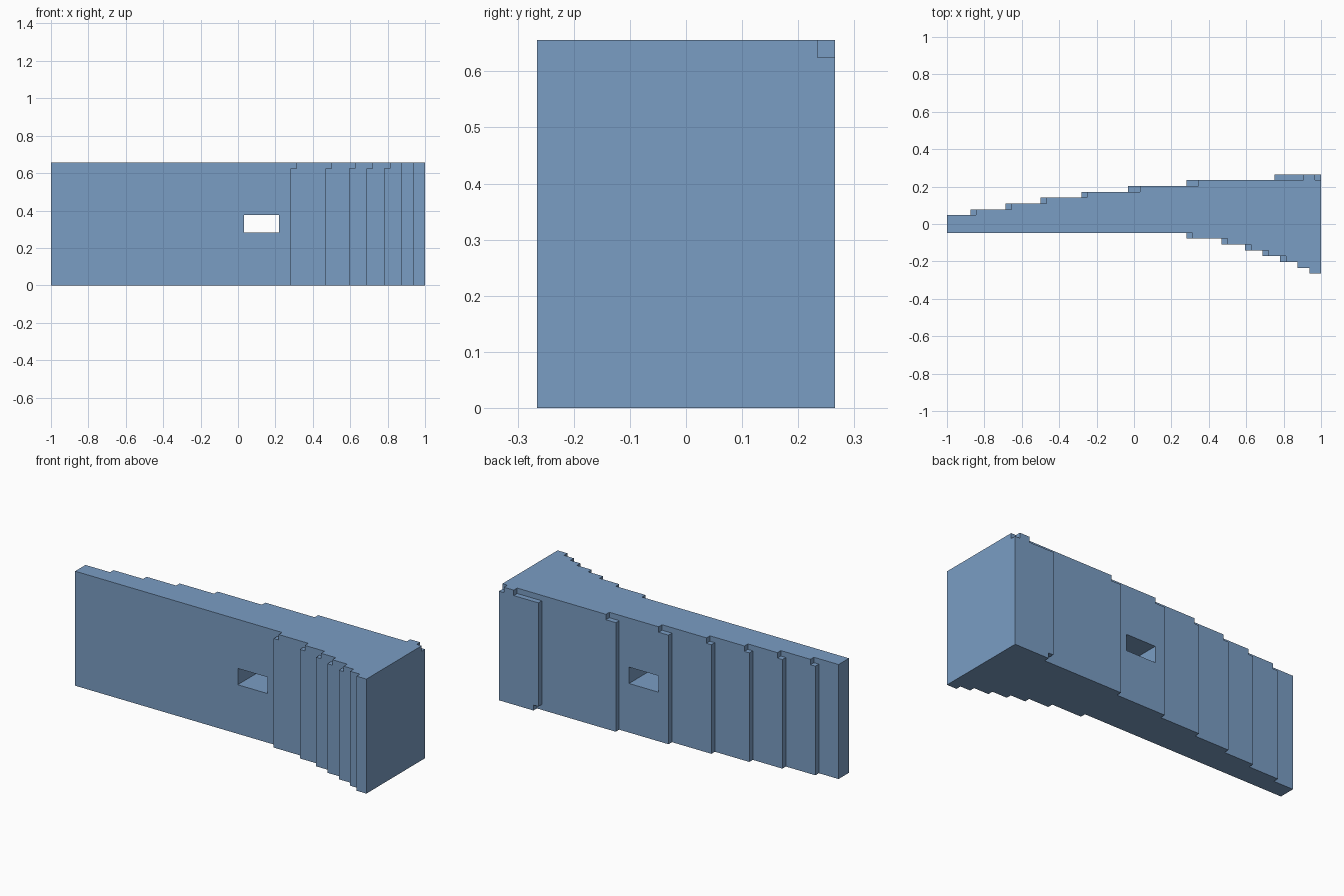
import bpy
import bmesh

if "Cube" in bpy.data.objects:
    bpy.data.objects.remove(bpy.data.objects["Cube"], do_unlink=True)

U = 1 / 32            # one block unit
HEIGHT = 21           # in units
FRONT_STEPS = [9, 15, 19, 22, 25, 28, 30]        # x where the front wall steps out
BACK_STEPS = [-28, -22, -16, -9, -1, 9, 24]      # x where the back wall steps out
BACK_NOTCH_WIDTHS = [1, 1, 1, 1, 2, 2, 5]

blue = bpy.data.materials.new("steel blue")
blue.use_nodes = True
colour = (0.195, 0.337, 0.552, 1)
blue.diffuse_color = colour
blue.node_tree.nodes["Principled BSDF"].inputs["Base Color"].default_value = colour


def make_object(name, bm):
    bmesh.ops.recalc_face_normals(bm, faces=bm.faces)
    mesh = bpy.data.meshes.new(name)
    bm.to_mesh(mesh)
    bm.free()
    mesh.materials.append(blue)
    obj = bpy.data.objects.new(name, mesh)
    bpy.context.collection.objects.link(obj)
    return obj


def add_box(bm, low, high):
    """Axis-aligned box between two corners given in units."""
    verts = bmesh.ops.create_cube(bm, size=1)["verts"]
    for v in verts:
        v.co = [(high[i] if v.co[i] > 0 else low[i]) * U for i in range(3)]


def stepped_side(steps, sign):
    """Wall outline that moves one unit outwards at every step."""
    y = 1.5
    points = [(-32, sign * y)]
    for x in steps:
        points += [(x, sign * y), (x, sign * (y + 1))]
        y += 1
    return points + [(32, sign * y)]


# Wall body: stepped plan, extruded upwards
bm = bmesh.new()
outline = stepped_side(FRONT_STEPS, -1) + stepped_side(BACK_STEPS, 1)[::-1]
base = bm.faces.new([bm.verts.new((x * U, y * U, 0)) for x, y in outline])
top = bmesh.ops.extrude_face_region(bm, geom=[base])["geom"]
bmesh.ops.translate(bm, vec=(0, 0, HEIGHT * U),
                    verts=[g for g in top if isinstance(g, bmesh.types.BMVert)])
wall = make_object("stepped_wall", bm)

# Cutters: window, notches at the upper corners of the steps
E = 0.4
bm = bmesh.new()
add_box(bm, (1, -12, 9), (7, 12, 12))
for i, x in enumerate(FRONT_STEPS[:5]):
    y = -1.5 - i
    add_box(bm, (x - E, y - 1 - E, HEIGHT - 1), (x + 1, y, HEIGHT + E))
for i, (x, width) in enumerate(zip(BACK_STEPS, BACK_NOTCH_WIDTHS)):
    y = 1.5 + i
    add_box(bm, (x - E, y, HEIGHT - 1), (x + width, y + 1 + E, HEIGHT + E))
# Notches at the rear end corner and under the last back step
add_box(bm, (31, 7.5, HEIGHT - 1), (32 + E, 8.5 + E, HEIGHT + E))
add_box(bm, (24 - E, 7.5, -E), (25, 8.5 + E, 1))
cutter = make_object("notch_cutter", bm)
cutter.hide_render = True

cut = wall.modifiers.new("notches", "BOOLEAN")
cut.operation = "DIFFERENCE"
cut.solver = "EXACT"
cut.object = cutter
bpy.context.view_layer.objects.active = wall
wall.select_set(True)
bpy.ops.object.modifier_apply(modifier=cut.name)
bpy.data.objects.remove(cutter, do_unlink=True)
